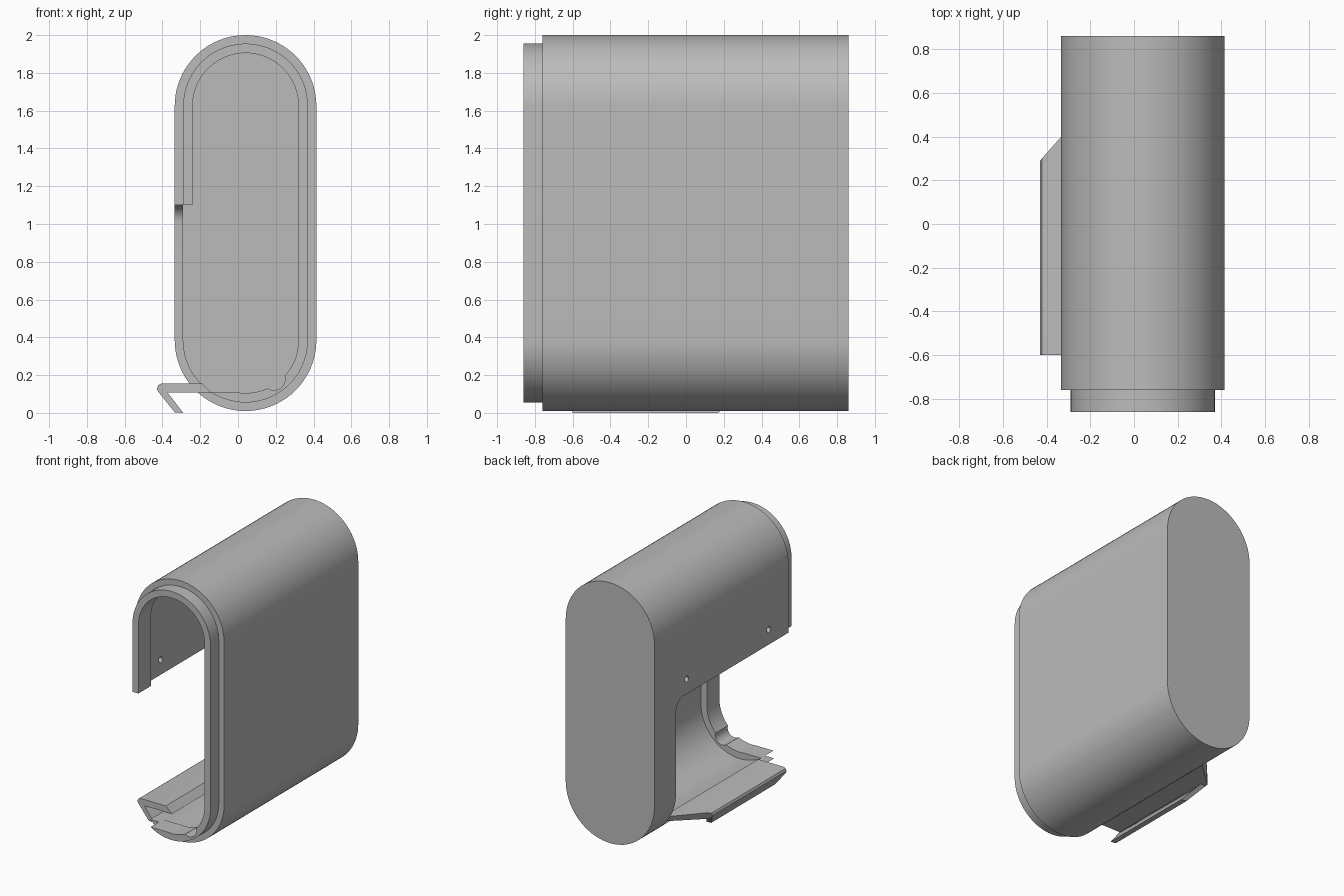
import bpy, bmesh
from math import pi, sin, cos
from mathutils import Vector

if "Cube" in bpy.data.objects:
    bpy.data.objects.remove(bpy.data.objects["Cube"])

grey = bpy.data.materials.new("plain grey")
grey.use_nodes = True
colour = (0.5, 0.5, 0.5, 1)
grey.diffuse_color = colour
grey.node_tree.nodes["Principled BSDF"].inputs["Base Color"].default_value = colour

CX, LOW, HIGH = 0.04, 0.385, 1.625      # capsule axis and arc centres
OUTER, WALL = 0.375, 0.045
FRONT, BACK = -0.76, 0.86


def loft(name, start, end):
    """Solid between two matching outlines."""
    bm = bmesh.new()
    a = [bm.verts.new(p) for p in start]
    b = [bm.verts.new(p) for p in end]
    bm.faces.new(a)
    bm.faces.new(b[::-1])
    for i in range(len(a)):
        j = (i + 1) % len(a)
        bm.faces.new((a[j], a[i], b[i], b[j]))
    bmesh.ops.recalc_face_normals(bm, faces=bm.faces)
    mesh = bpy.data.meshes.new(name)
    bm.to_mesh(mesh)
    bm.free()
    mesh.materials.append(grey)
    obj = bpy.data.objects.new(name, mesh)
    bpy.context.collection.objects.link(obj)
    return obj


def along_y(name, outline, y0, y1):
    return loft(name, [(x, y0, z) for x, z in outline], [(x, y1, z) for x, z in outline])


def along_x(name, outline, x0, x1):
    return loft(name, [(x0, y, z) for y, z in outline], [(x1, y, z) for y, z in outline])


def arc(u, v, r, start, end, n):
    return [(u + r * cos(start + (end - start) * i / n),
             v + r * sin(start + (end - start) * i / n)) for i in range(n + 1)]


def capsule(r):
    return arc(CX, HIGH, r, 0, pi, 40) + arc(CX, LOW, r, pi, 2 * pi, 40)


def circle(u, v, r):
    return arc(u, v, r, 0, 2 * pi, 32)[:-1]


def cut(obj, *cutters):
    bpy.context.view_layer.objects.active = obj
    for c in cutters:
        c.hide_render = True
        mod = obj.modifiers.new("cut", "BOOLEAN")
        mod.operation = "DIFFERENCE"
        mod.solver = "EXACT"
        mod.object = c
        bpy.ops.object.modifier_apply(modifier=mod.name)


def smooth(obj):
    bpy.ops.object.select_all(action="DESELECT")
    obj.select_set(True)
    bpy.context.view_layer.objects.active = obj
    bpy.ops.object.shade_smooth_by_angle(angle=0.5)


# Cutters: side opening with a rounded rear corner, cavity, screw holes
opening = along_x("opening_cutter",
                  [(-1, 0.107), (0.6, 0.107)] + arc(0.51, 1.01, 0.09, 0, pi / 2, 10) + [(-1, 1.1)],
                  -1, CX)
cavity = along_y("cavity_cutter", capsule(OUTER - WALL), -1, BACK - WALL)
holes = [along_x("hole_cutter", circle(y, 1.215, 0.022), -0.5, -0.2) for y in (-0.52, 0.47)]

# Shell closed at the back and open at the front
shell = along_y("shell", capsule(OUTER), FRONT, BACK)
cut(shell, cavity, opening, *holes)

# Front lip set inside the shell, with a small notch at the bottom
lip = along_y("front_lip", capsule(OUTER - WALL), -0.86, -0.71)
lip_bore = along_y("lip_bore_cutter", capsule(OUTER - 2 * WALL - 0.005), -1, 0)
notch = along_y("notch_cutter", circle(0.19, 0.18, 0.06), -1, 0)
cut(lip, lip_bore, opening, notch)

# Hooked tab: flat plate with an angled rear end, then a slanted leg
tab_front = -0.6
plate_outline = [(-0.14, 0.107), (-0.19, 0.155), (-0.405, 0.155), (-0.422, 0.147),
                 (-0.43, 0.13), (-0.425, 0.115), (-0.415, 0.107)]
plate = loft("tab_plate", [(x, tab_front, z) for x, z in plate_outline],
             [(x, min(0.29 + 1.15 * (x + 0.43), 0.56), z) for x, z in plate_outline])
leg_outline = [(-0.425, 0.115), (-0.335, 0.003), (-0.29, 0), (-0.372, 0.107), (-0.4, 0.12)]
leg = loft("tab_leg", [(x, tab_front, z) for x, z in leg_outline],
           [(x, 0.17 + 1.05 * z, z) for x, z in leg_outline])

for obj in (shell, lip, plate, leg):
    smooth(obj)
for helper in (opening, cavity, lip_bore, notch, *holes):
    bpy.data.objects.remove(helper)
